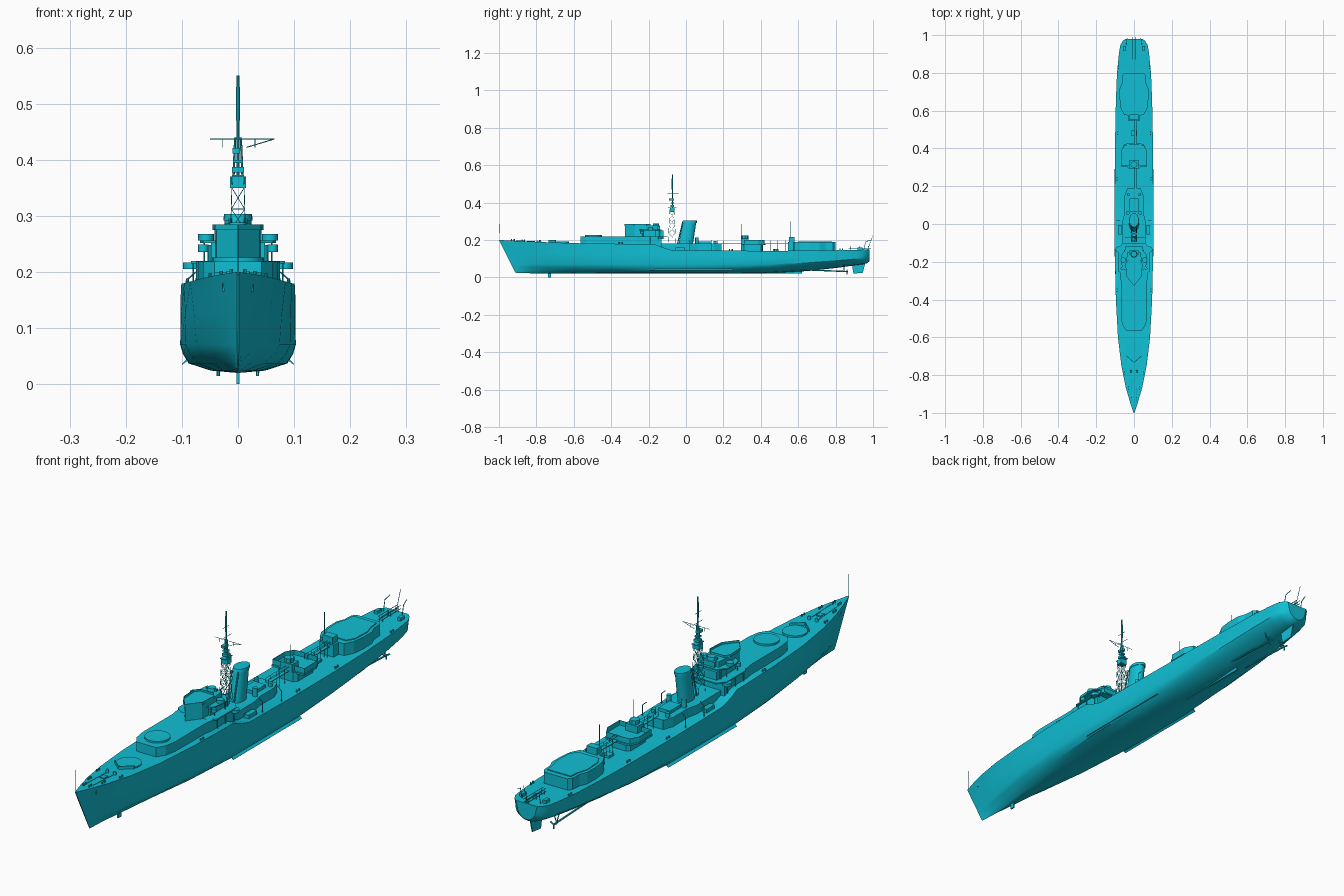
import bpy, bmesh, math
from mathutils import Vector

paint = bpy.data.materials.new("cyan_paint")
paint.diffuse_color = (.005, .53, .67, 1)


def finish(name, bm, smooth=None):
    bmesh.ops.recalc_face_normals(bm, faces=bm.faces)
    me = bpy.data.meshes.new(name)
    bm.to_mesh(me)
    bm.free()
    me.materials.append(paint)
    ob = bpy.data.objects.new(name, me)
    bpy.context.collection.objects.link(ob)
    if smooth:
        bpy.ops.object.select_all(action='DESELECT')
        ob.select_set(True)
        bpy.context.view_layer.objects.active = ob
        bpy.ops.object.shade_smooth_by_angle(angle=math.radians(smooth))
    return ob


def loft(name, rings, smooth=None, top=True):
    bm = bmesh.new()
    vs = [[bm.verts.new(p) for p in r] for r in rings]
    n = len(vs[0])
    for a, b in zip(vs, vs[1:]):
        for i in range(n):
            bm.faces.new((a[i], a[(i + 1) % n], b[(i + 1) % n], b[i]))
    bm.faces.new(vs[0])
    if top:
        bm.faces.new(vs[-1])
    return finish(name, bm, smooth)


def prism(name, half, z0, z1, wall=0):
    """Mirrored (x, y) half outline raised from z0 to z1; wall makes it an open tub."""
    pts = half + [(-x, y) for x, y in reversed(half) if x > 0]
    ob = loft(name, [[(x, y, z) for x, y in pts] for z in (z0, z1)], top=not wall)
    if wall:
        mod = ob.modifiers.new("wall", 'SOLIDIFY')
        mod.thickness = wall
    return ob


def box(name, x, y, z, sx, sy, sz):
    r = [(-1, -1), (1, -1), (1, 1), (-1, 1)]
    return loft(name, [[(x + a * sx / 2, y + b * sy / 2, k) for a, b in r] for k in (z, z + sz)])


def disc(name, x, y, z0, z1, r, r2=None, n=20, sy=1, dy=0):
    ang = [2 * math.pi * i / n for i in range(n)]
    rings = [[(x + q * math.cos(a), y + o + sy * q * math.sin(a), z) for a in ang]
             for z, q, o in ((z0, r, 0), (z1, r2 or r, dy))]
    return loft(name, rings, 40)


def rods(name, segs, r=0.0012, n=6):
    """One object of straight round bars."""
    bm = bmesh.new()
    for a, b in segs:
        a, b = Vector(a), Vector(b)
        d = b - a
        m = d.to_track_quat('Z', 'Y').to_matrix().to_4x4()
        m.translation = (a + b) / 2
        bmesh.ops.create_cone(bm, cap_ends=True, segments=n, radius1=r, radius2=r,
                              depth=d.length, matrix=m)
    return finish(name, bm)


# Hull stations: y, stem rake, keel z, bilge x, bilge z, side x, deck x, deck z
stations = [
    (-1.0, .088, .025, .001, .04, .0015, .002, .200),
    (-.94, .06, .024, .004, .04, .011, .022, .197),
    (-.86, .03, .022, .010, .04, .027, .045, .193),
    (-.75, .01, .020, .024, .038, .050, .067, .188),
    (-.6, 0, .020, .046, .037, .074, .085, .183),
    (-.4, 0, .020, .071, .037, .093, .096, .180),
    (-.17, 0, .020, .086, .037, .102, .101, .179),
    (-.13, 0, .020, .087, .037, .103, .102, .162),
    (-.08, 0, .020, .088, .037, .103, .102, .147),
    (.2, 0, .020, .088, .038, .103, .102, .143),
    (.45, 0, .022, .078, .045, .100, .100, .142),
    (.65, 0, .034, .064, .056, .094, .096, .143),
    (.8, 0, .050, .054, .067, .086, .090, .145),
    (.9, 0, .064, .048, .076, .077, .080, .147),
    (.945, 0, .070, .042, .081, .068, .073, .148),
    (.968, 0, .076, .034, .086, .054, .060, .149),
    (.98, 0, .086, .022, .094, .038, .046, .149)]
rings = []
for y, rake, zk, b, zb, m, w, zd in stations:
    zm = max(.07, zb + .022)
    half = [(b * .55, zk + (zb - zk) * .25), (b, zb), ((b + 2 * m) / 3, (zb + zm) / 2), (m, zm),
            (m * .6 + w * .4, (zm + zd) / 2), (w, zd)]
    sec = [(0, zk)] + half + [(-x, z) for x, z in reversed(half)]
    rings.append([(x, y + rake * (zd - z) / (zd - zk), z) for x, z in sec])
loft("hull", rings, 28)

# Underwater fittings
box("skeg", 0, .47, .02, .006, .3, .03)
box("sonar_fin", 0, -.73, 0, .006, .018, .03)
loft("rudder", [[(-.003, .895, .02), (.003, .895, .02), (.002, .945, .025), (-.002, .945, .025)],
                [(-.004, .885, .085), (.004, .885, .085), (.002, .962, .09), (-.002, .962, .09)]])
for s in (-1, 1):
    rods("propeller_shaft", [((s * .035, .58, .043), (s * .035, .865, .031))], .0035, 8)
    rods("shaft_strut", [((s * .035, .845, .032), (s * x, .845, .075)) for x in (.018, .048)], .002)
    rods("propeller_blades", [((s * .035, .862, .031), (s * .035 + .016 * math.cos(a), .862, .031 + .016 * math.sin(a)))
                              for a in (.5, 2.6, 4.7)], .003)
    loft("bilge_keel", [[(s * .089, y, .042), (s * .092, y, .044), (s * .1, y, .036), (s * .099, y, .035)]
                        for y in (-.17, .25)])

# Forward deckhouse, gun rings and breakwater
prism("forward_deckhouse", [(.042, -.565), (.062, -.535), (.07, -.49), (.07, -.30), (.075, -.27), (.075, -.13)], .145, .219)
disc("forward_gun_ring", 0, -.67, .18, .191, .045, n=24)
disc("raised_gun_ring", 0, -.495, .21, .226, .046, n=24)
for s in (-1, 1):
    loft("breakwater", [[(0, -.735, z), (s * .042, -.698, z), (s * .042, -.695, z), (0, -.731, z)] for z in (.18, .199)])

# Bridge
prism("bridge_tower", [(0, -.325), (.038, -.275), (.042, -.215), (.036, -.15)], .215, .277)
prism("bridge_screen", [(0, -.328), (.041, -.277), (.045, -.21), (.03, -.19)], .275, .285, .002)
prism("bridge_side_platform", [(.055, -.272), (.084, -.25), (.084, -.13), (.06, -.1)], .215, .220)
prism("bridge_wing_deck", [(.035, -.25), (.062, -.235), (.068, -.2), (.068, -.165), (.04, -.13)], .252, .256)
prism("bridge_rear_house", [(.048, -.24), (.048, -.12)], .219, .252)
box("chart_house", 0, -.17, .255, .05, .06, .02)
disc("director_tower", 0, -.16, .272, .288, .018, .015, 12)
box("rangefinder", 0, -.16, .279, .046, .01, .007)
for s in (-1, 1):
    disc("wing_gun_tub", s * .057, -.19, .256, .268, .014, n=10)
    disc("lookout_tub", s * .062, -.235, .236, .249, .009, n=10)
    disc("side_gun_tub", s * .082, -.135, .205, .217, .016, n=10)
    rods("wing_supports", [((s * .06, y, .219), (s * .06, y, .253)) for y in (-.23, -.165)], .0015)
    rods("platform_supports", [((s * .08, y, .17), (s * .08, y, .216)) for y in (-.24, -.19, -.14)], .0015)
    rods("signal_lamp", [((s * .05, -.14, .219), (s * .05, -.14, .248))], .004, 8)

# Lattice mast: four legs, cross bracing, platforms and pole
corners = [(-1, -1), (1, -1), (1, 1), (-1, 1)]


def leg(c, z):
    t = (z - .2) / .15
    return (c[0] * (.015 - .004 * t), -.075 + c[1] * (.02 - .008 * t), z)


levels = [.2, .237, .275, .312, .35]
segs = [(leg(c, .18), leg(c, .37)) for c in corners]
for i in range(4):
    a, b = corners[i], corners[(i + 1) % 4]
    for lo, hi in zip(levels, levels[1:]):
        segs += [(leg(a, lo), leg(b, hi)), (leg(b, lo), leg(a, hi)), (leg(a, hi), leg(b, hi))]
rods("mast_lattice", segs, .0007, 5)
box("mast_lower_box", 0, -.073, .35, .028, .024, .02)
box("mast_platform", 0, -.073, .37, .022, .045, .003)
box("mast_upper_box", 0, -.073, .377, .022, .02, .01)
box("mast_band", 0, -.073, .394, .018, .016, .006)
box("radar_box", -.003, -.078, .411, .014, .026, .01)
rods("mast_struts", [((s * .008, -.073, .37), (s * .005, -.073, .44)) for s in (-1, 1)], .002)
rods("mast_pole", [((0, -.073, .37), (0, -.073, .55))], .0025, 8)
rods("mast_top_aerial", [((0, -.073, .47), (0, -.073, .53))], .0035, 8)
rods("yard", [((-.05, -.073, .437), (.065, -.073, .437)), ((.015, -.073, .422), (.065, -.073, .437)),
              ((-.028, -.073, .422), (-.028, -.073, .437)), ((.03, -.073, .422), (.03, -.073, .437)),
              ((0, -.1, .45), (0, -.04, .45)), ((0, -.095, .489), (0, -.055, .489))], .0009)

# Raked oval funnel on the midships house
prism("midships_house", [(.06, -.15), (.06, .02), (.05, .06)], .14, .180)
disc("funnel", 0, -.006, .15, .296, .026, .024, 28, 1.5, .025)
disc("funnel_cap", 0, .019, .292, .303, .026, .025, 28, 1.5, .002)
rods("steam_pipes", [((s * .014, -.045, .18), (s * .014, -.018, .295)) for s in (-1, 1)], .003, 8)
prism("boiler_house", [(.038, .03), (.05, .06), (.05, .15), (.035, .19)], .14, .180)
box("engine_hatch", 0, .1, .18, .05, .07, .012)
for s in (-1, 1):
    disc("ventilator", s * .033, .058, .18, .212, .009, n=12)
    disc("aft_ventilator", s * .03, .155, .18, .195, .008, n=12)
    box("deck_locker", s * .075, -.03, .143, .02, .05, .018)
    for y in (.02, .135):
        rods("boat_davit", [((s * .092, y, .14), (s * .092, y, .185)), ((s * .092, y, .185), (s * .075, y, .2))], .0014)

# Middle gun house, catwalks and searchlight house
prism("middle_house", [(.03, .295), (.042, .31), (.042, .4), (.03, .41)], .14, .178)
prism("middle_gun_deck", [(.07, .305), (.07, .385), (.052, .42), (.04, .425)], .172, .179)
prism("middle_gun_screen", [(.069, .31), (.069, .385), (.051, .418), (.02, .42)], .179, .199, .002)
box("searchlight_house", 0, .315, .17, .052, .04, .038)
disc("searchlight_tub", 0, .315, .208, .224, .018, n=8)
for y0, y1 in ((.17, .3), (.41, .57)):
    box("catwalk", .006, (y0 + y1) / 2, .178, .014, y1 - y0, .003)
    rods("catwalk_rails", [((x, y0, .197), (x, y1, .197)) for x in (0, .013)]
         + [((x, y0 + (y1 - y0) * k / 4, .142), (x, y0 + (y1 - y0) * k / 4, .197))
            for x in (0, .013) for k in range(5)], .0008, 5)

# After gun house
prism("after_house", [(.03, .545), (.03, .575), (.052, .577), (.07, .612), (.076, .66), (.076, .715), (.064, .745), (.062, .785), (.05, .8)], .135, .189)
prism("after_house_coaming", [(.045, .60), (.062, .63), (.066, .70), (.054, .74), (.05, .78)], .189, .1925)
box("after_control_box", 0, .565, .18, .045, .03, .035)

# Poles and aerials
rods("poles", [((0, -.997, .195), (0, -.998, .285)), ((0, .97, .145), (0, .999, .225)),
               ((.02, .295, .2), (.02, .295, .285)), ((-.02, .56, .2), (-.02, .56, .3))], .001)

# Stern gear
rods("depth_rack", [((x, .87, z), (x, .99, z)) for x in (-.006, .006) for z in (.155, .168)]
     + [((x, y, .145), (x, y, .168)) for x in (-.006, .006) for y in (.88, .93, .975)], .0012)
for s in (-1, 1):
    rods("stern_davit", [((s * .04, .95, .145), (s * .04, .96, .19)), ((s * .04, .96, .19), (s * .036, .985, .2))], .0014)
    box("smoke_canister", s * .05, .93, .146, .014, .025, .014)

# Forecastle and deck fittings
for s in (-1, 1):
    disc("capstan", s * .016, -.78, .185, .201, .007, .005, 12)
    rods("anchor_chain", [((s * .016, -.78, .191), (s * .014, -.91, .197))], .001)
    box("anchor", s * .024, -.9, .165, .008, .02, .022)
    for w, y, z in ((.012, -.925, .195), (.03, -.87, .192), (.05, -.79, .188), (.09, -.35, .178),
                    (.09, .24, .141), (.088, .48, .141), (.082, .83, .144)):
        rods("bollards", [((s * w, y + d, z), (s * w, y + d, z + .01)) for d in (-.007, .007)], .003, 8)
box("forward_hatch", 0, -.825, .185, .018, .024, .01)
box("after_hatch", 0, .48, .141, .03, .03, .01)
